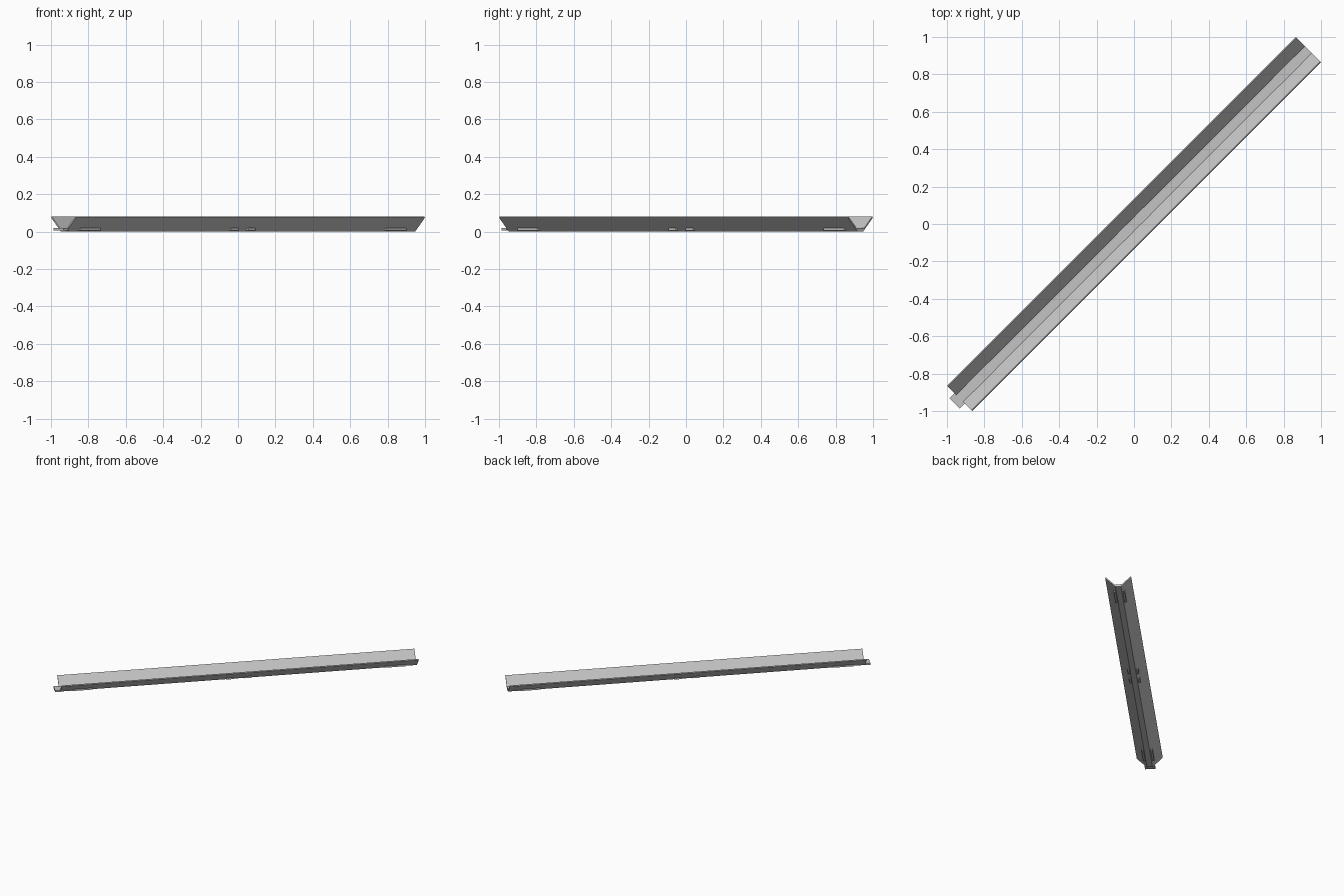
import bpy, bmesh
from math import radians
from mathutils import Matrix

cube = bpy.data.objects.get("Cube")
if cube:
    bpy.data.objects.remove(cube, do_unlink=True)

grey = bpy.data.materials.new("light grey")
grey.use_nodes = True
colour = (0.55, 0.55, 0.55, 1)
grey.diffuse_color = colour
grey.node_tree.nodes["Principled BSDF"].inputs["Base Color"].default_value = colour

HALF = 1.319                                   # half length of the channel
DIAGONAL = Matrix.Rotation(radians(45), 4, 'Z')  # the length runs corner to corner


def extruded(name, points, direction):
    """Close a flat outline and extrude it into a solid."""
    bm = bmesh.new()
    face = bm.faces.new([bm.verts.new(p) for p in points])
    new = bmesh.ops.extrude_face_region(bm, geom=[face])["geom"]
    moved = [g for g in new if isinstance(g, bmesh.types.BMVert)]
    bmesh.ops.translate(bm, verts=moved, vec=direction)
    bmesh.ops.recalc_face_normals(bm, faces=bm.faces)
    mesh = bpy.data.meshes.new(name)
    bm.to_mesh(mesh)
    bm.free()
    mesh.materials.append(grey)
    obj = bpy.data.objects.new(name, mesh)
    obj.matrix_world = DIAGONAL
    bpy.context.collection.objects.link(obj)
    return obj


# Trough with sloping walls and square-cut rims
half_profile = [(0.02, 0), (0.095, 0.075), (0.0893, 0.0807), (0.0167, 0.008)]
profile = half_profile + [(-y, z) for y, z in reversed(half_profile)]
extruded("channel", [(-HALF, y, z) for y, z in profile], (2 * HALF, 0, 0))

# Floor strip inside the trough, with side tabs that pass through the walls
NARROW, WIDE, BOTTOM, TOP = 0.026, 0.04, 0.006, 0.019
tabs = [(-1.24, -1.075), (-0.098, -0.032), (0.032, 0.098), (1.075, 1.24)]
edge = [(-1.357, WIDE - 0.002), (-HALF, WIDE - 0.002), (-HALF, NARROW)]
for start, end in tabs:
    edge += [(start, NARROW), (start + 0.006, WIDE),
             (end - 0.006, WIDE), (end, NARROW)]
edge.append((HALF, NARROW))
outline = edge + [(x, -y) for x, y in reversed(edge)]
extruded("floor_strip", [(x, y, BOTTOM) for x, y in outline], (0, 0, TOP - BOTTOM))
